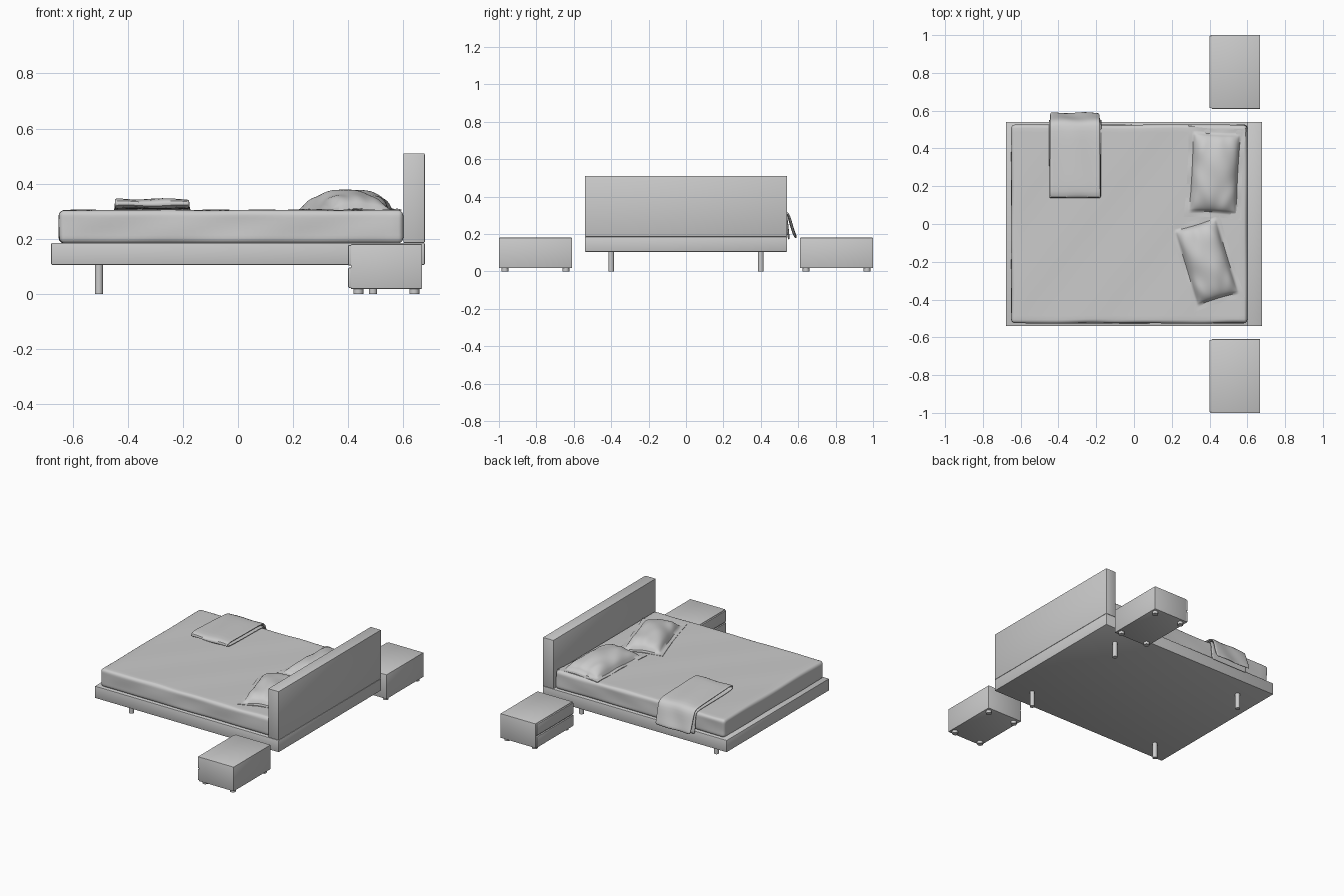
import bpy, bmesh, math
from mathutils import Vector, Matrix

if "Cube" in bpy.data.objects:
    bpy.data.objects.remove(bpy.data.objects["Cube"])


def finish(name, bm, smooth=None):
    me = bpy.data.meshes.new(name)
    bmesh.ops.recalc_face_normals(bm, faces=bm.faces)
    bm.to_mesh(me)
    bm.free()
    ob = bpy.data.objects.new(name, me)
    bpy.context.collection.objects.link(ob)
    if smooth:
        bpy.ops.object.select_all(action='DESELECT')
        ob.select_set(True)
        bpy.context.view_layer.objects.active = ob
        bpy.ops.object.shade_smooth_by_angle(angle=math.radians(smooth))
    return ob


def box(name, lo, hi, bevel=0.004, segs=2):
    lo, hi = Vector(lo), Vector(hi)
    bm = bmesh.new()
    bmesh.ops.create_cube(bm, size=1)
    for v in bm.verts:
        v.co = (lo + hi) / 2 + v.co * (hi - lo)
    bmesh.ops.bevel(bm, geom=bm.edges[:], offset=bevel, segments=segs,
                    profile=0.5, affect='EDGES')
    return finish(name, bm, 40)


def cylinder(name, x, y, r, z0, z1):
    bm = bmesh.new()
    bmesh.ops.create_cone(bm, cap_ends=True, segments=24, radius1=r, radius2=r, depth=z1 - z0,
                          matrix=Matrix.Translation((x, y, (z0 + z1) / 2)))
    return finish(name, bm, 40)


# Bed frame, headboard and legs
box("bed_frame", (-0.678, -0.54, 0.105), (0.678, 0.54, 0.185))
box("headboard", (0.6, -0.54, 0.185), (0.678, 0.54, 0.51))
for x in (-0.505, 0.49):
    for y in (-0.4, 0.4):
        cylinder("bed_leg", x, y, 0.015, 0, 0.107)

# Nightstands with two drawer fronts and four feet each
for s in (-1, 1):
    y0, y1 = sorted((s * 0.61, s * 1.0))
    box("nightstand_body", (0.41, y0, 0.018), (0.668, y1, 0.18), 0.002)
    for z0, z1 in ((0.022, 0.095), (0.103, 0.177)):
        box("drawer_front", (0.4, y0 + 0.003, z0), (0.412, y1 - 0.003, z1), 0.003)
    for x in (0.437, 0.64):
        for y in (0.642, 0.968):
            cylinder("nightstand_foot", x, s * y, 0.018, 0, 0.02)

# Mattress: rounded block with soft wrinkles in the sheet
mattress = box("mattress", (-0.652, -0.528, 0.183), (0.6, 0.528, 0.304), 0.02, 4)
bm = bmesh.new()
bm.from_mesh(mattress.data)
for axis, half, n in ((0, 0.6, 40), (1, 0.5, 34), (2, 0, 5)):
    for i in range(n):
        t = (i + 0.5) / n
        p = [0, 0, 0.205 + 0.078 * t]
        if axis < 2:
            p[axis] = -half + 2 * half * t
        bmesh.ops.bisect_plane(bm, geom=bm.verts[:] + bm.edges[:] + bm.faces[:],
                               plane_co=p, plane_no=[float(k == axis) for k in range(3)])
for v in bm.verts:
    x, y, z = v.co
    side = math.sin(9 * x + 30 * z) + 0.6 * math.sin(17 * x - 50 * z + 9 * y)
    if z > 0.3:
        v.co.z += 0.001 * math.sin(14 * (x - 0.8 * y)) + 0.0008 * math.sin(25 * (x + 0.4 * y))
    if abs(y) > 0.5:
        v.co.y -= math.copysign(0.0025 + 0.0015 * side, y)
    if x < -0.63:
        v.co.x += 0.0025 + 0.0015 * math.sin(11 * y + 40 * z)
bm.to_mesh(mattress.data)
bm.free()


# Pillow: domed cushion with a thin wavy flange, closed underneath
def pillow(name, cx, cy, angle, w, l, height, phase):
    flange, nu, nv = 0.028, 36, 52
    W, L = w / 2 + flange, l / 2 + flange
    bm = bmesh.new()
    rows = {}
    for layer in (0, 1):
        for i in range(nu + 1):
            for j in range(nv + 1):
                u, v = 2 * i / nu - 1, 2 * j / nv - 1
                # sides pinch inward between the corners
                x = u * W * (1 - 0.05 * (1 - v * v))
                y = v * L * (1 - 0.04 * (1 - u * u))
                a = max(0, 1 - abs(u * W / (w / 2)) ** 2.6)
                b = max(0, 1 - abs(v * L / (l / 2)) ** 3.2)
                dome = (a * b) ** 0.55
                crease = 0.05 * math.sin(16 * u * v + phase) + 0.04 * math.sin(7 * v + 4 * u + phase)
                wave = 0.003 * math.sin(38 * x + phase) * math.cos(31 * y)
                z = 0.3065 + wave * (1 - dome) + height * dome * (1 + crease)
                if layer:
                    z = 0.3025 + wave * (1 - dome) - 0.012 * dome
                rows[layer, i, j] = bm.verts.new((x, y, z))
    for layer in (0, 1):
        for i in range(nu):
            for j in range(nv):
                bm.faces.new([rows[layer, a, b] for a, b in
                              ((i, j), (i + 1, j), (i + 1, j + 1), (i, j + 1))])
    rim = ([(i, 0) for i in range(nu)] + [(nu, j) for j in range(nv)]
           + [(i, nv) for i in range(nu, 0, -1)] + [(0, j) for j in range(nv, 0, -1)])
    for p, q in zip(rim, rim[1:] + rim[:1]):
        bm.faces.new([rows[0, *p], rows[0, *q], rows[1, *q], rows[1, *p]])
    ob = finish(name, bm, 60)
    ob.location = (cx, cy, 0)
    ob.rotation_euler.z = math.radians(angle)


pillow("pillow_left", 0.428, 0.27, -3, 0.25, 0.43, 0.066, 0.4)
pillow("pillow_right", 0.385, -0.2, 17, 0.225, 0.42, 0.066, 2.0)

# Folded throw: a ribbon profile (y, z) doubled back on itself, hanging over the side
path = [(0.55, 0.168), (0.545, 0.21), (0.54, 0.27), (0.532, 0.305), (0.51, 0.311), (0.4, 0.312),
        (0.25, 0.313), (0.16, 0.315), (0.14, 0.322), (0.142, 0.333), (0.165, 0.341),
        (0.25, 0.338), (0.4, 0.334), (0.5, 0.33), (0.535, 0.322), (0.551, 0.295),
        (0.562, 0.25), (0.575, 0.21), (0.588, 0.178)]
bm = bmesh.new()
grid = []
n = 14
for k, (y, z) in enumerate(path):
    t = k / (len(path) - 1)
    x0, x1 = -0.452 + 0.008 * t, -0.17 - 0.012 * t
    row = []
    for i in range(n + 1):
        u = i / n
        ripple = 0.003 * math.sin(9 * u + 0.8 * k) * min(1, t * 1.6)
        hang = y > 0.53
        row.append(bm.verts.new((x0 + (x1 - x0) * u, y + (ripple if hang else 0),
                                 z + (0 if hang else ripple))))
    grid.append(row)
for r0, r1 in zip(grid, grid[1:]):
    for i in range(n):
        bm.faces.new((r0[i], r0[i + 1], r1[i + 1], r1[i]))
throw = finish("folded_throw", bm, 60)
solid = throw.modifiers.new("thickness", 'SOLIDIFY')
solid.thickness = 0.011
solid.offset = 0
sub = throw.modifiers.new("soften", 'SUBSURF')
sub.levels = sub.render_levels = 1
